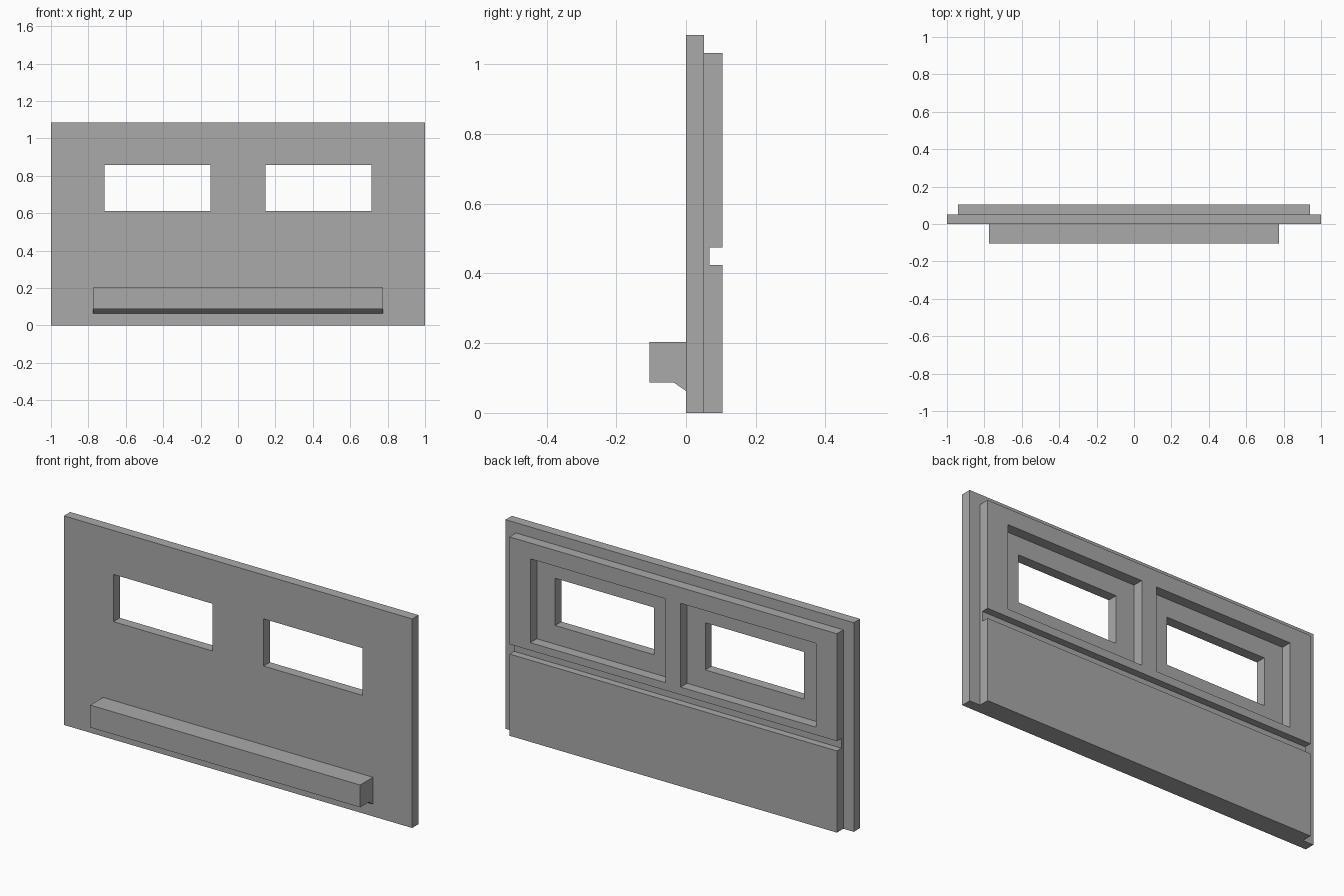
import bpy
import bmesh

cube = bpy.data.objects.get("Cube")
if cube:
    bpy.data.objects.remove(cube, do_unlink=True)

# Single plain grey for the whole wall unit
grey = bpy.data.materials.new("plain grey")
grey.use_nodes = True
grey.diffuse_color = (0.4, 0.4, 0.4, 1)
grey.node_tree.nodes["Principled BSDF"].inputs["Base Color"].default_value = (0.4, 0.4, 0.4, 1)


def extrude_x(name, profile, x0, x1):
    """Sweep a closed (y, z) profile from x0 to x1."""
    bm = bmesh.new()
    face = bm.faces.new([bm.verts.new((x0, y, z)) for y, z in profile])
    swept = bmesh.ops.extrude_face_region(bm, geom=[face])["geom"]
    verts = [v for v in swept if isinstance(v, bmesh.types.BMVert)]
    bmesh.ops.translate(bm, verts=verts, vec=(x1 - x0, 0, 0))
    bmesh.ops.recalc_face_normals(bm, faces=bm.faces)
    mesh = bpy.data.meshes.new(name)
    bm.to_mesh(mesh)
    bm.free()
    mesh.materials.append(grey)
    obj = bpy.data.objects.new(name, mesh)
    bpy.context.collection.objects.link(obj)
    return obj


def rect(y0, y1, z0, z1):
    return [(y0, z0), (y1, z0), (y1, z1), (y0, z1)]


def cut_pair(obj, x0, x1, z0, z1):
    """Cut a mirrored pair of rectangular openings right through a panel."""
    for side in (-1, 1):
        cutter = extrude_x("opening_cutter", rect(-0.3, 0.3, z0, z1),
                           side * x0, side * x1)
        cutter.hide_render = True
        mod = obj.modifiers.new("opening", "BOOLEAN")
        mod.operation = "DIFFERENCE"
        mod.solver = "EXACT"
        mod.object = cutter
        bpy.context.view_layer.objects.active = obj
        bpy.ops.object.modifier_apply(modifier=mod.name)
        bpy.data.objects.remove(cutter, do_unlink=True)


FRONT, MIDDLE, BACK = 0.0, 0.052, 0.105

# Front panel with two window openings
front_panel = extrude_x("front_panel", rect(FRONT, MIDDLE, 0, 1.085), -1, 1)
cut_pair(front_panel, 0.147, 0.715, 0.612, 0.857)

# Back panel with a horizontal groove and wider window recesses
groove = 0.068
back_profile = [(MIDDLE, 0), (BACK, 0), (BACK, 0.424), (groove, 0.424),
                (groove, 0.475), (BACK, 0.475), (BACK, 1.032), (MIDDLE, 1.032)]
back_panel = extrude_x("back_panel", back_profile, -0.94, 0.94)
cut_pair(back_panel, 0.043, 0.82, 0.515, 0.95)

# Ledge along the front with a chamfered foot
ledge_profile = [(FRONT, 0.063), (-0.035, 0.087), (-0.105, 0.087),
                 (-0.105, 0.203), (FRONT, 0.203)]
extrude_x("front_ledge", ledge_profile, -0.775, 0.775)
